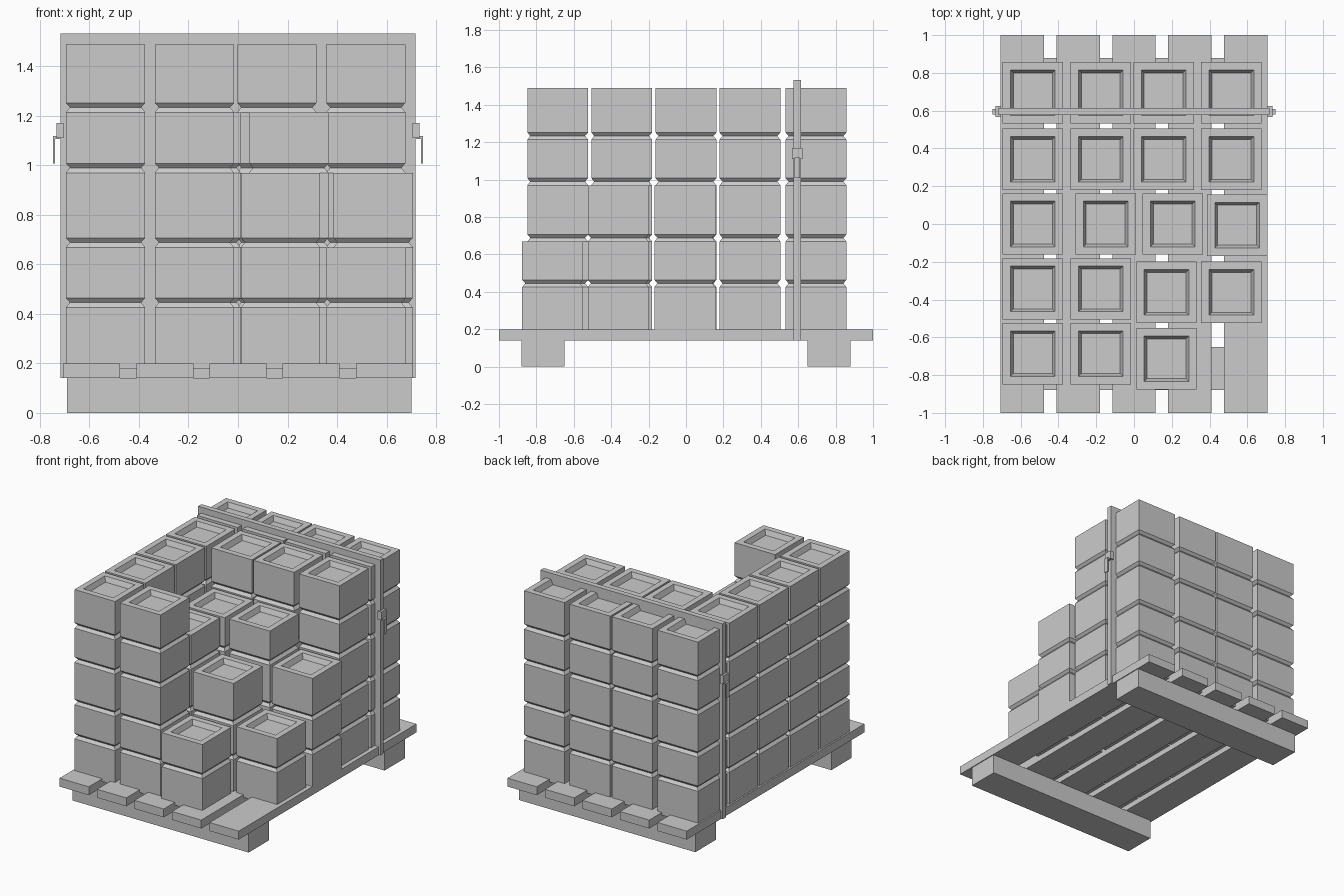
import bpy
import bmesh

cube = bpy.data.objects.get("Cube")
if cube:
    bpy.data.objects.remove(cube, do_unlink=True)

grey = bpy.data.materials.new("plain_grey")
grey.use_nodes = True
colour = (0.6, 0.6, 0.6, 1)
grey.diffuse_color = colour
grey.node_tree.nodes["Principled BSDF"].inputs["Base Color"].default_value = colour


def finish(name, bm):
    bmesh.ops.recalc_face_normals(bm, faces=bm.faces)
    mesh = bpy.data.meshes.new(name)
    bm.to_mesh(mesh)
    bm.free()
    mesh.materials.append(grey)
    obj = bpy.data.objects.new(name, mesh)
    bpy.context.collection.objects.link(obj)
    return obj


def add_stack(bm, x, y, hx, hy, profile):
    """Closed solid of rectangular rings, each given as (inset, height)."""
    rings = []
    for inset, z in profile:
        a, b = hx - inset, hy - inset
        corners = [(-a, -b), (a, -b), (a, b), (-a, b)]
        rings.append([bm.verts.new((x + u, y + v, z)) for u, v in corners])
    for low, high in zip(rings, rings[1:]):
        for i in range(4):
            j = (i + 1) % 4
            bm.faces.new((low[i], low[j], high[j], high[i]))
    bm.faces.new(rings[0][::-1])
    bm.faces.new(rings[-1])


def block(name, x, y, z, *parts):
    """Box from (min, max) ranges, plus optional extra boxes."""
    bm = bmesh.new()
    for (x0, x1), (y0, y1), (z0, z1) in [(x, y, z), *parts]:
        add_stack(bm, (x0 + x1) / 2, (y0 + y1) / 2, abs(x1 - x0) / 2,
                  (y1 - y0) / 2, [(0, z0), (0, z1)])
    return finish(name, bm)


# Pallet: two bearers under five planks
for side, label in ((-1, "front"), (1, "back")):
    block(f"pallet_bearer_{label}", (-0.69, 0.70),
          sorted((side * 0.65, side * 0.88)), (0, 0.14))
for i in range(5):
    cx = (i - 2) * 0.2955
    block(f"pallet_plank_{i + 1}", (cx - 0.115, cx + 0.115), (-1, 1), (0.14, 0.2))

# Crates: necked foot, straight wall, sunken lid
bases = [0.18, 0.426, 0.669, 0.97, 1.214]
tops = bases[1:] + [1.489]


def crate(name, x, y, tier):
    base, top = bases[tier], tops[tier]
    foot = [(0, base)]
    if tier:
        foot += [(0.016, base + 0.02), (0, base + 0.038)]
    lid = [(0, top), (0.042, top), (0.057, top - 0.035)]
    bm = bmesh.new()
    add_stack(bm, x, y, 0.16, 0.1625, foot + lid)
    finish(name, bm)


columns = [-0.535, -0.176, 0.157, 0.516]
rows = [-0.686, -0.344, 0.0, 0.342, 0.695]
heights = [(5, 5, 2, 0), (5, 4, 3, 2), (5, 4, 4, 3), (5, 5, 5, 5), (5, 5, 5, 5)]
# Stacks nudged out of line, keyed by (row, column)
nudge = {(0, 2): (0.015, -0.027), (1, 2): (0.015, -0.018), (1, 3): (0, -0.018),
         (2, 1): (0.026, 0), (2, 2): (0.048, 0), (2, 3): (0.03, -0.006)}
for r, counts in enumerate(heights):
    for c, count in enumerate(counts):
        dx, dy = nudge.get((r, c), (0, 0))
        for tier in range(count):
            crate(f"crate_row{r + 1}_col{c + 1}_tier{tier + 1}",
                  columns[c] + dx, rows[r] + dy, tier)

# Strap band around the back row, with a buckle and bent handle on each side
mid = 0.595
block("strap_band", (-0.718, 0.718), (mid - 0.019, mid + 0.019), (0.14, 1.532))
for s, label in ((1, "left"), (-1, "right")):
    block(f"strap_buckle_{label}", sorted((s * 0.705, s * 0.733)),
          (mid - 0.029, mid + 0.029), (1.11, 1.17))
    span = (mid - 0.015, mid + 0.015)
    block(f"strap_handle_{label}", sorted((s * 0.715, s * 0.748)), span, (1.107, 1.118),
          (sorted((s * 0.74, s * 0.748)), span, (1.008, 1.107)))
